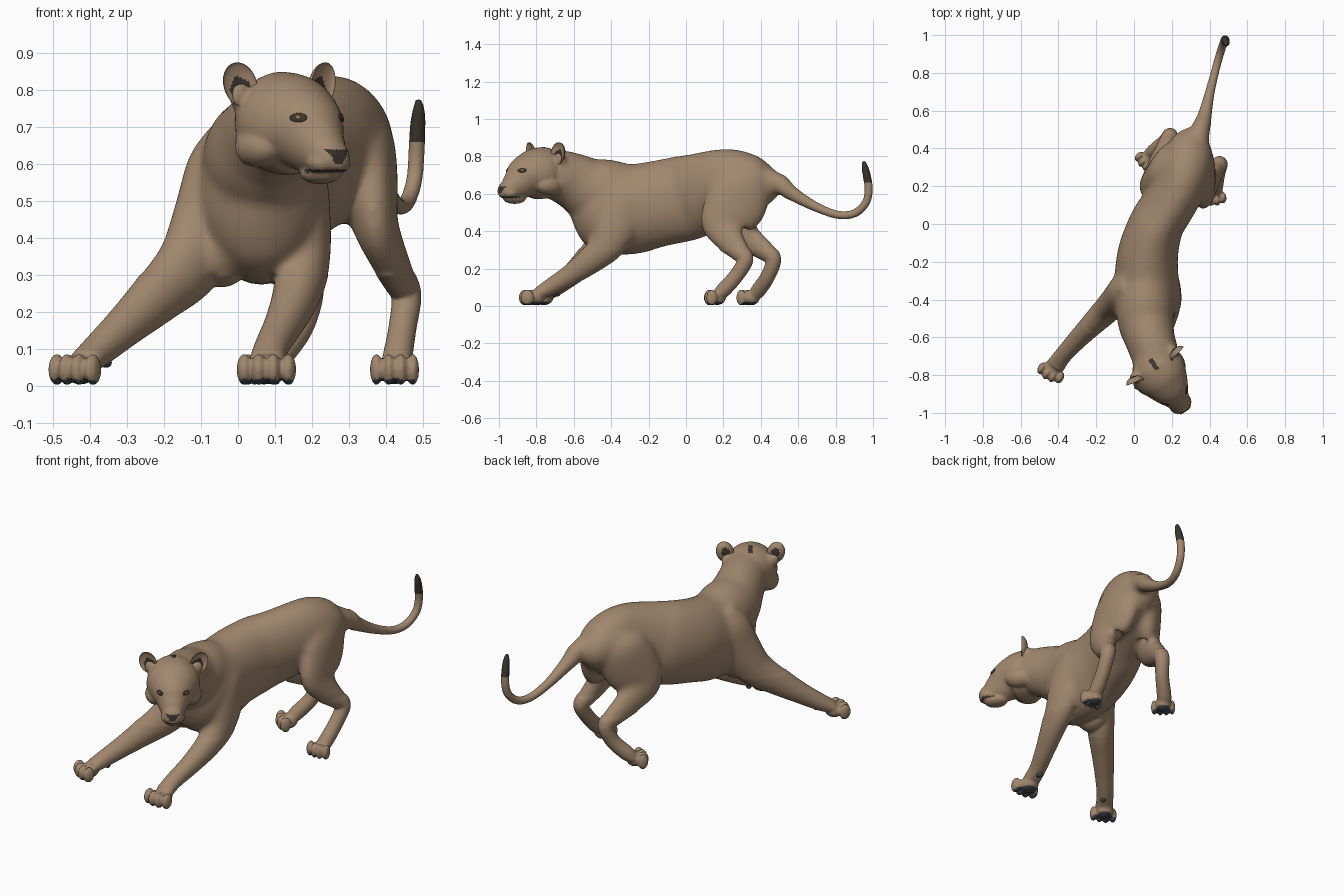
import bpy, bmesh, math
from mathutils import Vector, Matrix
from mathutils.bvhtree import BVHTree


def material(name, rgb):
    m = bpy.data.materials.new(name)
    m.diffuse_color = (*rgb, 1)
    return m


FUR = material("tan fur", (0.36, 0.245, 0.155))
DARK = material("dark brown", (0.045, 0.035, 0.028))
PAD = material("slate paw pad", (0.05, 0.056, 0.07))
AMBER = material("amber iris", (0.30, 0.19, 0.07))

# Head frame: forward, side and up, turned toward +x
HEAD = Vector((0.13, -0.78, 0))
FWD = Vector((0.56, -0.83, 0)).normalized()
SIDE = Vector((-FWD.y, FWD.x, 0))
UP = Vector((0, 0, 1))


def head_point(f, r, z):
    return HEAD + FWD * f + SIDE * r + UP * z


def catmull(p, t, i):
    a, b, c, d = (p[max(0, min(len(p) - 1, i + k))] for k in (-1, 0, 1, 2))
    return [0.5 * (2 * q + (r - o) * t + (2 * o - 5 * q + 4 * r - s) * t * t
                   + (3 * q - o - 3 * r + s) * t ** 3) for o, q, r, s in zip(a, b, c, d)]


def tube(bm, pts, ref=(1, 0, 0), steps=5, sides=36):
    """Smooth loft through (x, y, z, half width, half depth) stations."""
    path = [catmull(pts, k / steps, i) for i in range(len(pts) - 1) for k in range(steps)]
    path.append(list(pts[-1]))
    ref = Vector(ref)
    rings = []
    for i, p in enumerate(path):
        t = Vector(path[min(i + 1, len(path) - 1)][:3]) - Vector(path[max(i - 1, 0)][:3])
        t.normalize()
        s = (ref - t * ref.dot(t)).normalized()
        u = t.cross(s)
        c = Vector(p[:3])
        rings.append([bm.verts.new(c + s * p[3] * math.cos(a) + u * p[4] * math.sin(a))
                      for a in (math.tau * k / sides for k in range(sides))])
    for a, b in zip(rings, rings[1:]):
        for k in range(sides):
            n = (k + 1) % sides
            bm.faces.new((a[k], a[n], b[n], b[k]))
    bm.faces.new(rings[0][::-1])
    bm.faces.new(rings[-1])


def frame(c, x, y, z):
    m = Matrix((x, y, z)).transposed().to_4x4()
    m.translation = c
    return m


def blob(bm, c, radii, x=SIDE, y=FWD, z=UP):
    bmesh.ops.create_uvsphere(bm, u_segments=20, v_segments=14, radius=1,
                              matrix=frame(c, x, y, z) @ Matrix.Diagonal((*radii, 1)))


def make(name, bm, mats):
    bmesh.ops.recalc_face_normals(bm, faces=bm.faces[:])
    me = bpy.data.meshes.new(name)
    bm.to_mesh(me)
    bm.free()
    ob = bpy.data.objects.new(name, me)
    bpy.context.collection.objects.link(ob)
    for m in mats:
        me.materials.append(m)
    me.shade_smooth()
    return ob


bm = bmesh.new()

# Torso, rump to chest
tube(bm, [(0.33, 0.49, 0.68, 0.04, 0.05), (0.31, 0.44, 0.665, 0.10, 0.11),
          (0.285, 0.34, 0.655, 0.138, 0.17), (0.25, 0.22, 0.64, 0.14, 0.203),
          (0.17, 0.08, 0.60, 0.14, 0.22), (0.12, 0.0, 0.577, 0.145, 0.23),
          (0.075, -0.15, 0.547, 0.16, 0.231), (0.065, -0.3, 0.518, 0.17, 0.241),
          (0.06, -0.42, 0.53, 0.17, 0.245), (0.06, -0.51, 0.555, 0.145, 0.2),
          (0.065, -0.59, 0.58, 0.08, 0.10)])
# Boxy lower chest
for x in (-0.045, 0.13):
    blob(bm, Vector((x, -0.41, 0.365)), (0.085, 0.10, 0.098), Vector((1, 0, 0)), Vector((0, 1, 0)))
# Neck
tube(bm, [(0.065, -0.26, 0.59, 0.10, 0.15), (0.06, -0.4, 0.61, 0.15, 0.17),
          (0.062, -0.51, 0.622, 0.15, 0.17), (0.085, -0.61, 0.672, 0.133, 0.15),
          (0.115, -0.70, 0.70, 0.125, 0.135), (0.14, -0.78, 0.70, 0.10, 0.11)])
# Tail
tube(bm, [(0.315, 0.38, 0.69, 0.07, 0.07), (0.35, 0.49, 0.655, 0.055, 0.057),
          (0.373, 0.57, 0.60, 0.038, 0.038), (0.40, 0.69, 0.532, 0.026, 0.026),
          (0.43, 0.81, 0.488, 0.022, 0.022), (0.455, 0.90, 0.495, 0.022, 0.022),
          (0.475, 0.96, 0.55, 0.022, 0.022), (0.482, 0.977, 0.62, 0.022, 0.022),
          (0.485, 0.968, 0.69, 0.022, 0.022), (0.488, 0.957, 0.74, 0.018, 0.018),
          (0.488, 0.95, 0.775, 0.009, 0.009)], sides=16)
# Skull tapering to muzzle: forward offset, height, half width, half depth
skull = [(-0.12, 0.71, 0.08, 0.09), (-0.06, 0.715, 0.128, 0.13), (0.0, 0.71, 0.142, 0.138),
         (0.05, 0.70, 0.134, 0.132), (0.10, 0.685, 0.11, 0.113), (0.15, 0.652, 0.08, 0.088),
         (0.20, 0.625, 0.058, 0.062), (0.24, 0.616, 0.045, 0.04), (0.256, 0.616, 0.028, 0.024)]
tube(bm, [(*head_point(f, 0, z), a, b) for f, z, a, b in skull], ref=SIDE)
for s in (-1, 1):
    blob(bm, head_point(0.085, 0.062 * s, 0.765), (0.036, 0.036, 0.024))   # brow
    blob(bm, head_point(0.0, 0.092 * s, 0.647), (0.058, 0.085, 0.055))     # cheek
    blob(bm, head_point(0.205, 0.026 * s, 0.604), (0.037, 0.043, 0.03))    # upper lip
    blob(bm, head_point(-0.045, 0.125 * s, 0.785), (0.035, 0.03, 0.04))    # ear root
blob(bm, head_point(0.165, 0, 0.575), (0.05, 0.066, 0.029))                # chin
# Front legs
tube(bm, [(0.13, -0.31, 0.68, 0.04, 0.07), (0.16, -0.33, 0.58, 0.075, 0.12),
          (0.175, -0.37, 0.45, 0.076, 0.13), (0.175, -0.42, 0.335, 0.074, 0.098),
          (0.157, -0.51, 0.245, 0.064, 0.073), (0.122, -0.62, 0.165, 0.052, 0.056),
          (0.09, -0.72, 0.105, 0.046, 0.045), (0.079, -0.79, 0.065, 0.05, 0.035)])
tube(bm, [(-0.01, -0.31, 0.69, 0.055, 0.07), (-0.037, -0.34, 0.59, 0.09, 0.11),
          (-0.075, -0.38, 0.46, 0.083, 0.115), (-0.13, -0.44, 0.335, 0.076, 0.10),
          (-0.215, -0.525, 0.247, 0.063, 0.078), (-0.303, -0.615, 0.165, 0.052, 0.058),
          (-0.375, -0.695, 0.10, 0.046, 0.046), (-0.415, -0.75, 0.065, 0.05, 0.035)],
     ref=(0.7, -0.7, 0))
# Hind legs
tube(bm, [(0.31, 0.34, 0.74, 0.05, 0.07), (0.335, 0.31, 0.66, 0.085, 0.145),
          (0.357, 0.26, 0.54, 0.076, 0.17), (0.367, 0.2, 0.45, 0.065, 0.127),
          (0.398, 0.225, 0.37, 0.054, 0.087), (0.433, 0.285, 0.295, 0.046, 0.057),
          (0.455, 0.317, 0.245, 0.041, 0.043), (0.445, 0.267, 0.16, 0.038, 0.04),
          (0.432, 0.2, 0.085, 0.04, 0.04), (0.425, 0.165, 0.055, 0.04, 0.03)])
tube(bm, [(0.23, 0.34, 0.74, 0.05, 0.07), (0.195, 0.33, 0.66, 0.085, 0.14),
          (0.15, 0.29, 0.54, 0.075, 0.155), (0.115, 0.25, 0.45, 0.065, 0.12),
          (0.13, 0.325, 0.37, 0.053, 0.082), (0.17, 0.418, 0.30, 0.046, 0.057),
          (0.19, 0.467, 0.25, 0.041, 0.043), (0.165, 0.438, 0.16, 0.038, 0.04),
          (0.11, 0.388, 0.085, 0.04, 0.04), (0.088, 0.362, 0.055, 0.04, 0.03)],
     ref=(0.8, -0.6, 0))


# Paws: a palm and four toes
def paw(x, y, direction, k):
    d = Vector((*direction, 0)).normalized()
    s = Vector((-d.y, d.x, 0))
    c = Vector((x, y, 0))
    blob(bm, c + UP * 0.046 - d * 0.01, (0.052 * k, 0.055 * k, 0.041), s, d, UP)
    for i in (-1.5, -0.5, 0.5, 1.5):
        toe = c + s * i * 0.0385 * k + d * (0.043 - 0.012 * abs(i)) * k + UP * 0.045
        blob(bm, toe, (0.0205 * k, 0.035 * k, 0.043), s, d, UP)


paw(0.078, -0.82, (-0.05, -1), 1.03)
paw(-0.43, -0.768, (-0.45, -0.88), 0.95)
paw(0.422, 0.157, (0.05, -1), 0.85)
paw(0.078, 0.342, (-0.65, -0.75), 0.85)

# Fuse all parts into one smooth skin
body = make("body", bm, [FUR, DARK, PAD])
fuse = body.modifiers.new("fuse", 'REMESH')
fuse.mode = 'VOXEL'
fuse.voxel_size = 0.0065
soft = body.modifiers.new("soften", 'SMOOTH')
soft.factor = 0.5
soft.iterations = 4
dg = bpy.context.evaluated_depsgraph_get()
skin = bpy.data.meshes.new_from_object(body.evaluated_get(dg))
body.modifiers.clear()
body.data = skin
skin.materials.clear()
for m in (FUR, DARK, PAD):
    skin.materials.append(m)

# Blend the trunk joints, leaving head, tail and lower legs crisp
bm = bmesh.new()
bm.from_mesh(skin)
trunk = [v for v in bm.verts if v.co.z > 0.3 and v.co.y < 0.52 and (v.co - HEAD).dot(FWD) < -0.03]
for _ in range(45):
    bmesh.ops.smooth_vert(bm, verts=trunk, factor=0.5,
                          use_axis_x=True, use_axis_y=True, use_axis_z=True)
bm.to_mesh(skin)
bm.free()
skin.shade_smooth()

# Tail tip, nose, mouth, crown mark and paw pads by position
for p in skin.polygons:
    c = p.center
    h = c - HEAD
    f, r = h.dot(FWD), h.dot(SIDE)
    tail_tip = c.y > 0.9 and c.z > 0.66
    nose = f > 0.2 and 0.604 < c.z < 0.64 and p.normal.dot(FWD) > 0.45 and abs(r) < (c.z - 0.585) * 0.7
    mouth = f > 0.16 and 0.578 < c.z < 0.586 and c.y < -0.8
    crown = -0.08 < f < -0.01 and abs(r) < 0.012 and c.z > 0.8
    p.material_index = 0
    if tail_tip or nose or mouth or crown:
        p.material_index = 1
    elif c.z < 0.022 and p.normal.z < -0.5:
        p.material_index = 2

# Cupped ears, dark inside and on the lower back
for s, label in ((-1, "left"), (1, "right")):
    n = (FWD + SIDE * 0.25 * s).normalized()
    lean = (UP + SIDE * 0.4 * s)
    lean = (lean - n * lean.dot(n)).normalized()
    w = n.cross(lean)
    em = bmesh.new()
    bmesh.ops.create_uvsphere(em, u_segments=36, v_segments=24, radius=1)
    for fc in em.faces:
        q = fc.calc_center_median()
        inner = q.y > 0 and q.x ** 2 + (q.z + 0.3) ** 2 < 0.4
        outer = q.y < 0 and q.x ** 2 + (q.z - 0.2) ** 2 < 0.2
        fc.material_index = 1 if inner or outer else 0
    for v in em.verts:
        x, y, z = v.co
        depth = y * (-0.016 if y > 0 else 0.034)
        v.co = (x * 0.047, depth, z * 0.062)
    em.transform(frame(head_point(-0.02, 0.135 * s, 0.815), w, n, lean))
    make(label + "_ear", em, [FUR, DARK])

# Eyes set on the face surface
bvh = BVHTree.FromPolygons([v.co for v in skin.vertices], [p.vertices[:] for p in skin.polygons])
for s, label in ((-1, "left"), (1, "right")):
    hit, normal, _, _ = bvh.ray_cast(head_point(0.5, 0.07 * s, 0.726), -FWD)
    if hit is None:
        hit, normal = head_point(0.12, 0.07 * s, 0.726), FWD
    x = UP.cross(normal).normalized()
    z = normal.cross(x)
    for part, radii, out, mat in (("eye_rim", (0.024, 0.005, 0.013), 0, DARK),
                                  ("iris", (0.007, 0.004, 0.006), 0.003, AMBER)):
        em = bmesh.new()
        blob(em, hit + normal * out, radii, x, normal, z)
        make(f"{label}_{part}", em, [mat])

# Wrist pads behind the front paws
for x, y, label in ((0.088, -0.705, "right"), (-0.357, -0.69, "left")):
    em = bmesh.new()
    blob(em, Vector((x, y, 0.064)), (0.015, 0.018, 0.014))
    make(label + "_wrist_pad", em, [PAD])
